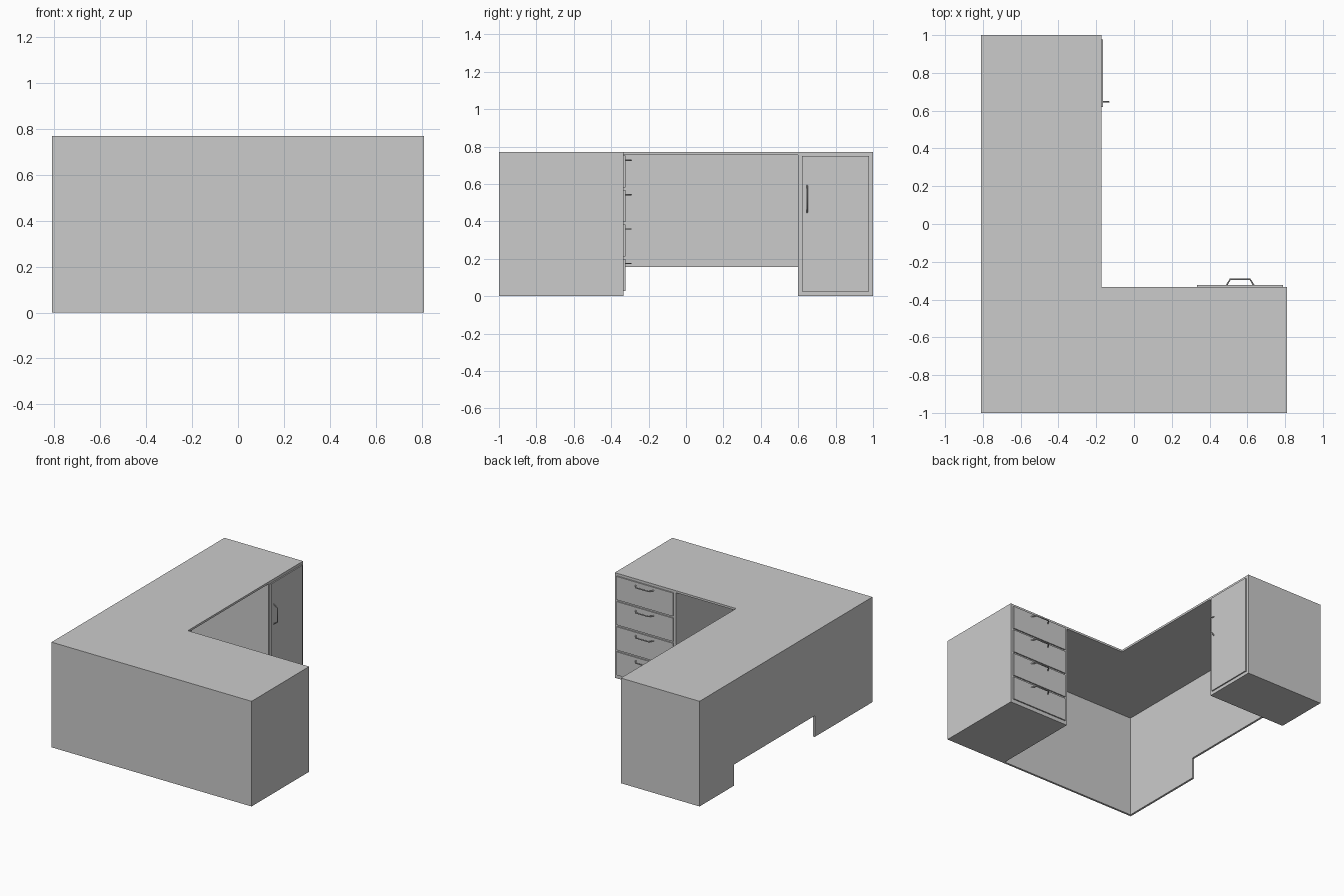
import bpy, bmesh
from mathutils import Vector

if "Cube" in bpy.data.objects:
    bpy.data.objects.remove(bpy.data.objects["Cube"])


def prism(name, outline, z0, z1):
    """Extrude a flat xy outline from z0 to z1."""
    bm = bmesh.new()
    face = bm.faces.new([bm.verts.new((x, y, z0)) for x, y in outline])
    ext = bmesh.ops.extrude_face_region(bm, geom=[face])
    verts = [v for v in ext["geom"] if isinstance(v, bmesh.types.BMVert)]
    bmesh.ops.translate(bm, verts=verts, vec=(0, 0, z1 - z0))
    bmesh.ops.recalc_face_normals(bm, faces=bm.faces)
    me = bpy.data.meshes.new(name)
    bm.to_mesh(me)
    bm.free()
    ob = bpy.data.objects.new(name, me)
    bpy.context.collection.objects.link(ob)
    return ob


def box(name, x0, x1, y0, y1, z0, z1):
    return prism(name, [(x0, y0), (x1, y0), (x1, y1), (x0, y1)], z0, z1)


def cut(target, cutter):
    cutter.hide_render = True
    mod = target.modifiers.new("cut", 'BOOLEAN')
    mod.operation, mod.solver, mod.object = 'DIFFERENCE', 'EXACT', cutter
    bpy.context.view_layer.objects.active = target
    bpy.ops.object.modifier_apply(modifier=mod.name)
    bpy.data.objects.remove(cutter)


def handle(name, centre, along, out):
    """Bent bar pull: two slanted legs and a straight grip."""
    c, a, o = Vector(centre), Vector(along), Vector(out)
    cu = bpy.data.curves.new(name, 'CURVE')
    cu.dimensions = '3D'
    cu.bevel_depth, cu.bevel_resolution, cu.use_fill_caps = 0.004, 1, True
    sp = cu.splines.new('POLY')
    path = [(-0.073, -0.002), (-0.068, 0.006), (-0.053, 0.031),
            (0.053, 0.031), (0.068, 0.006), (0.073, -0.002)]
    sp.points.add(len(path) - 1)
    for p, (s, d) in zip(sp.points, path):
        p.co = (*(c + a * s + o * d), 1)
    ob = bpy.data.objects.new(name, cu)
    bpy.context.collection.objects.link(ob)
    bpy.ops.object.select_all(action='DESELECT')
    ob.select_set(True)
    bpy.context.view_layer.objects.active = ob
    bpy.ops.object.convert(target='MESH')


X, Y, H, T = 0.81, 1.0, 0.77, 0.015      # half width, half depth, height, board
IX, IY = -0.173, -0.333                  # inner corner of the L
PED, CAB = 0.315, 0.60                   # inner sides of pedestal and cabinet

# L-shaped desk body with open knee space and raised back panel
body = prism("desk_body", [(-X, -Y), (X, -Y), (X, IY), (IX, IY), (IX, Y), (-X, Y)], 0, H)
cut(body, prism("knee_cutter", [(-X + T, -Y + T), (PED, -Y + T), (PED, IY + 0.1),
                                (IX + 0.1, IY + 0.1), (IX + 0.1, CAB), (-X + T, CAB)],
                -0.1, H - T))
cut(body, box("notch_cutter", -X - 0.1, -X + T + 0.01, IY, CAB, -0.1, 0.155))

# Four drawers with pulls
pitch = 0.184
for i in range(4):
    z = 0.028 + i * pitch
    box(f"drawer_front_{i + 1}", 0.333, 0.79, IY - 0.004, IY + 0.009, z, z + pitch - 0.013)
    handle(f"drawer_handle_{i + 1}", (0.562, IY + 0.009, z + 0.147), (1, 0, 0), (0, 1, 0))

# Cabinet door with upright pull
box("cabinet_door", IX - 0.004, IX + 0.009, 0.62, 0.978, 0.024, 0.75)
handle("door_handle", (IX + 0.009, 0.647, 0.52), (0, 0, 1), (1, 0, 0))
